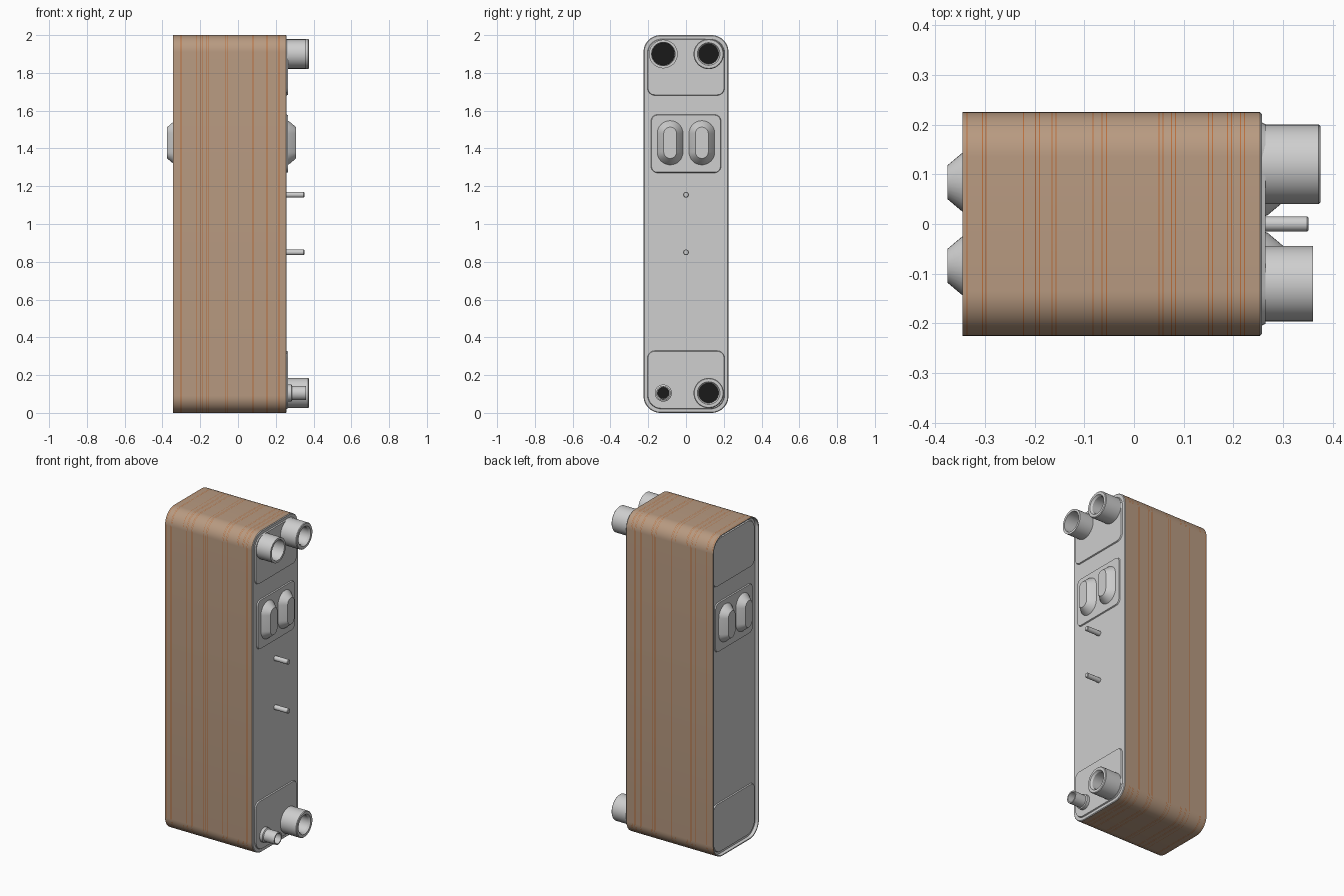
import bpy, bmesh, math

if "Cube" in bpy.data.objects:
    bpy.data.objects.remove(bpy.data.objects["Cube"])


def material(name, rgb):
    m = bpy.data.materials.new(name)
    m.diffuse_color = (*rgb, 1)
    m.use_nodes = True
    m.node_tree.nodes["Principled BSDF"].inputs["Base Color"].default_value = m.diffuse_color
    return m


STEEL = material("steel grey", (0.62, 0.62, 0.62))
BROWN = material("brazed brown", (0.48, 0.325, 0.22))
COPPER = material("copper orange", (0.50, 0.16, 0.045))
DARK = material("port black", (0.01, 0.01, 0.01))


def ring(x, cy, cz, hy, hz, rt, rb=None, n=8):
    """Rounded rectangle in the yz plane; rt and rb are top and bottom radii."""
    rb = rt if rb is None else rb
    pts = []
    for k, (sy, sz, r) in enumerate(((1, 1, rt), (-1, 1, rt), (-1, -1, rb), (1, -1, rb))):
        for i in range(n + 1):
            a = (k + i / n) * math.pi / 2
            pts.append((x, cy + sy * (hy - r) + r * math.cos(a),
                        cz + sz * (hz - r) + r * math.sin(a)))
    return pts


def circle(x, cy, cz, r):
    return ring(x, cy, cz, r, r, r, n=10)


def loft(name, rings, mats, seg=None, last=0):
    """Skin the rings in order and cap both ends; seg gives material per span."""
    bm = bmesh.new()
    loops = [[bm.verts.new(p) for p in r] for r in rings]
    n = len(loops[0])
    for s, (a, b) in enumerate(zip(loops, loops[1:])):
        for i in range(n):
            j = (i + 1) % n
            f = bm.faces.new((a[i], a[j], b[j], b[i]))
            f.material_index = seg[s] if seg else 0
    bm.faces.new(loops[0][::-1])
    bm.faces.new(loops[-1]).material_index = last
    bmesh.ops.remove_doubles(bm, verts=bm.verts, dist=1e-5)
    bmesh.ops.recalc_face_normals(bm, faces=bm.faces)
    me = bpy.data.meshes.new(name)
    bm.to_mesh(me)
    bm.free()
    for m in mats:
        me.materials.append(m)
    ob = bpy.data.objects.new(name, me)
    bpy.context.collection.objects.link(ob)
    return ob


# plate stack: recessed back, brown sides with thin copper seams, flat front
def outline(x, inset=0):
    return ring(x, 0, 1, 0.225 - inset, 1 - inset, 0.09 - inset, n=12)


BACK, FRONT = -0.325, 0.257
seams = (-0.336, -0.305, -0.298, -0.222, -0.198, -0.190, -0.165, -0.157, -0.082, -0.064,
         -0.055, 0.050, 0.058, 0.075, 0.083, 0.150, 0.158, 0.188, 0.196, 0.214, 0.222)
rings = [outline(BACK, 0.008), outline(-0.345, 0.006), outline(-0.345)]
seg = [0, 0]
for x in seams:
    rings += [outline(x - 0.001), outline(x + 0.001)]
    seg += [1, 2]
rings += [outline(0.253), outline(FRONT, 0.004)]
seg += [1, 0]
loft("plate_stack", rings, [STEEL, BROWN, COPPER], seg)

# embossed panels and oval bumps on both end plates
for side, x0, d in (("front", FRONT, 1), ("back", BACK, -1)):
    for part, cz, hy, hz, rt, rb in (("top", 1.83, 0.205, 0.15, 0.075, 0.04),
                                     ("middle", 1.425, 0.186, 0.155, 0.035, 0.035),
                                     ("bottom", 0.175, 0.205, 0.155, 0.04, 0.075)):
        loft(f"{side}_{part}_panel",
             [ring(x0 - d * 0.002, 0, cz, hy, hz, rt, rb),
              ring(x0 + d * 0.007, 0, cz, hy - 0.004, hz - 0.004, rt - 0.004, rb - 0.004)],
             [STEEL])
    for s in (-1, 1):
        loft(f"{side}_bump_{'left' if s < 0 else 'right'}",
             [ring(x0 + d * 0.005, s * 0.084, 1.43, 0.069, 0.118, 0.069),
              ring(x0 + d * 0.012, s * 0.084, 1.43, 0.066, 0.115, 0.066),
              ring(x0 + d * 0.050, s * 0.084, 1.43, 0.034, 0.083, 0.034)], [STEEL])


# pipe connectors: outer wall, chamfered mouth, bore and dark port floor
def connector(name, y, z, profile):
    loft(name, [circle(x, y, z, r) for x, r in profile], [STEEL, DARK], last=1)


thick = [(0.255, 0.080), (0.371, 0.080), (0.375, 0.076), (0.375, 0.060),
         (0.363, 0.052), (0.267, 0.052)]
connector("upper_right_connector", 0.12, 1.9, thick)
connector("lower_right_connector", 0.12, 0.105, thick)
connector("upper_left_connector", -0.12, 1.9,
          [(0.255, 0.076), (0.36, 0.076), (0.36, 0.062), (0.267, 0.060)])
connector("lower_left_connector", -0.12, 0.105,
          [(0.255, 0.045), (0.283, 0.045), (0.287, 0.038), (0.36, 0.038),
           (0.36, 0.031), (0.267, 0.030)])

# mounting studs
for i, z in enumerate((0.85, 1.155)):
    loft(f"stud_{i + 1}", [circle(0.25, 0, z, 0.015), circle(0.348, 0, z, 0.015),
                           circle(0.351, 0, z, 0.012)], [STEEL])

# smooth shading with sharp edges kept
for ob in bpy.context.collection.objects:
    ob.select_set(True)
    bpy.context.view_layer.objects.active = ob
bpy.ops.object.shade_smooth_by_angle(angle=math.radians(30))
